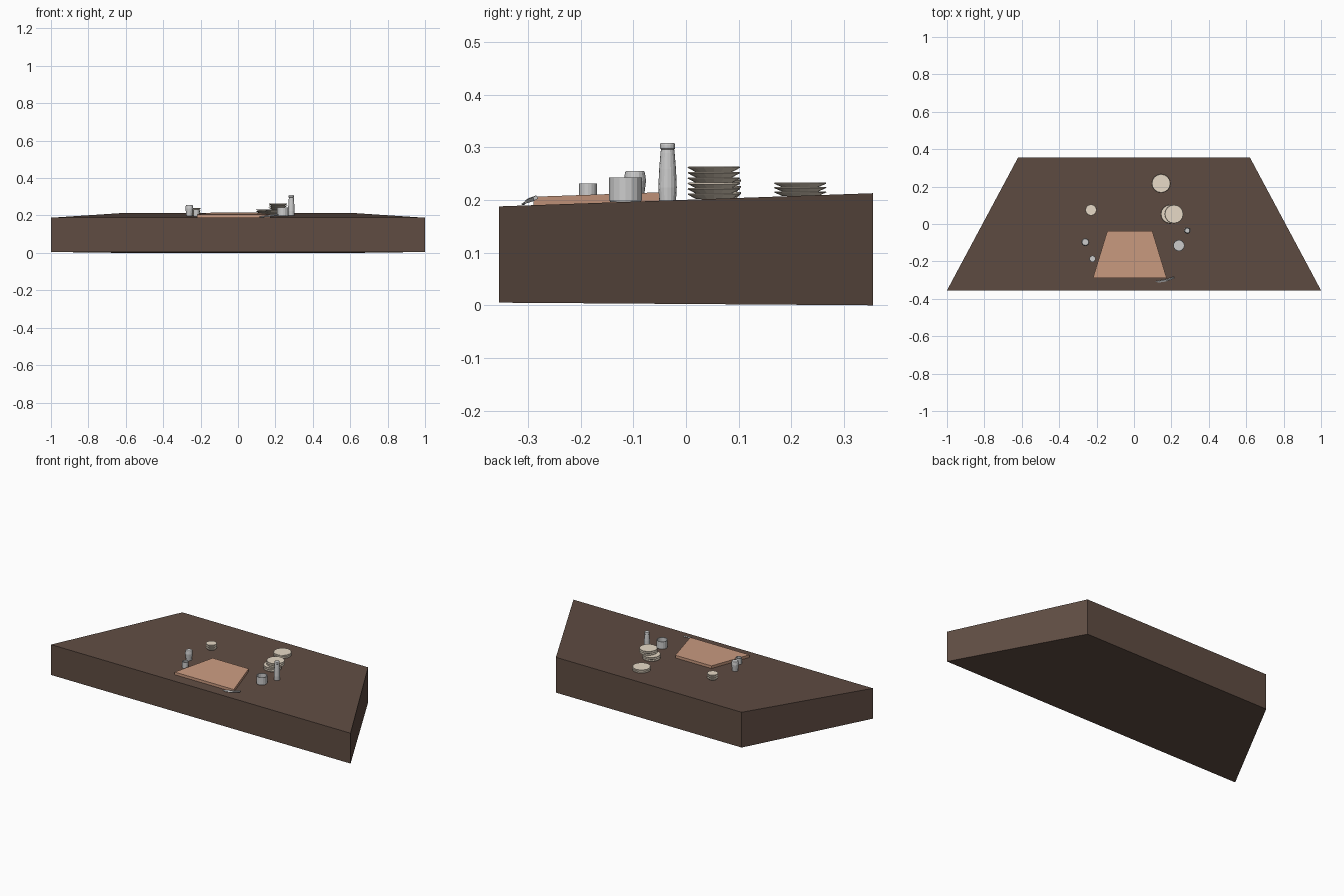
import bpy, bmesh, math
from mathutils import Vector

if "Cube" in bpy.data.objects:
    bpy.data.objects.remove(bpy.data.objects["Cube"])


def material(name, rgb):
    m = bpy.data.materials.new(name)
    m.diffuse_color = (*rgb, 1)
    m.use_nodes = True
    m.node_tree.nodes["Principled BSDF"].inputs["Base Color"].default_value = m.diffuse_color
    return m


BROWN = material("dark_wood", (0.115, 0.073, 0.055))
TAN = material("light_wood", (0.60, 0.33, 0.22))
CREAM = material("ceramic", (0.80, 0.70, 0.57))


def top_z(y):
    """Height of the gently sloping table top at depth y."""
    return 0.188 + 0.025 * (y + 0.355) / 0.71


def make(name, bm, mat=None):
    bmesh.ops.recalc_face_normals(bm, faces=bm.faces[:])
    me = bpy.data.meshes.new(name)
    bm.to_mesh(me)
    bm.free()
    ob = bpy.data.objects.new(name, me)
    bpy.context.collection.objects.link(ob)
    if mat:
        me.materials.append(mat)
    return ob


def loft(name, rings, mat=None):
    """Solid through equal-sized rings of points, capped at both ends."""
    bm = bmesh.new()
    vs = [[bm.verts.new(p) for p in r] for r in rings]
    n = len(vs[0])
    for a, b in zip(vs, vs[1:]):
        for i in range(n):
            j = (i + 1) % n
            bm.faces.new((a[i], a[j], b[j], b[i]))
    bm.faces.new(vs[0][::-1])
    bm.faces.new(vs[-1])
    return make(name, bm, mat)


def turned(name, x, y, profile, mat=None, sides=16, z0=None):
    """Lathe a list of (radius, height) pairs standing at x, y."""
    z0 = top_z(y) if z0 is None else z0
    angles = [2 * math.pi * i / sides for i in range(sides)]
    rings = [[(x + r * math.cos(a), y + r * math.sin(a), z0 + h) for a in angles]
             for r, h in profile]
    return loft(name, rings, mat)


def slab(name, front, back, yf, yb, bottom, top, mat):
    """Trapezoid slab; front/back are x ranges, bottom/top are functions of y."""
    plan = [(front[0], yf), (front[1], yf), (back[1], yb), (back[0], yb)]
    return loft(name, [[(x, y, f(y)) for x, y in plan] for f in (bottom, top)], mat)


def plate_stack(name, x, y, count, radius, step, shift=0.0):
    for i in range(count):
        dx = shift if i >= count / 2 else 0
        turned(f"{name}_{i + 1}", x + dx, y,
               [(radius * 0.70, 0), (radius, step * 0.8), (radius * 0.97, step),
                (radius * 0.8, step * 0.98)],
               CREAM, z0=top_z(y) + i * step)


# table top and cutting board
slab("table_top", (-1, 1), (-0.62, 0.62), -0.355, 0.355,
     lambda y: 0.005 * (0.355 - y) / 0.71, top_z, BROWN)
slab("cutting_board", (-0.22, 0.175), (-0.143, 0.098), -0.29, -0.038,
     top_z, lambda y: top_z(y) + 0.016, TAN)

# stacks of plates and small bowls
plate_stack("back_plate", 0.145, 0.217, 3, 0.05, 0.0083)
plate_stack("front_plate", 0.193, 0.053, 6, 0.05, 0.0102, 0.021)
plate_stack("small_bowl", -0.23, 0.075, 3, 0.03, 0.012)

# hollow cups
turned("large_cup", 0.24, -0.115,
       [(0.029, 0), (0.031, 0.004), (0.031, 0.046), (0.027, 0.046), (0.027, 0.008)])
turned("small_cup", -0.222, -0.186,
       [(0.016, 0), (0.017, 0.003), (0.017, 0.038), (0.014, 0.038), (0.014, 0.006)])

# tall pepper mill and short jar
turned("pepper_mill", 0.285, -0.035,
       [(0.016, 0), (0.0175, 0.025), (0.016, 0.06), (0.0135, 0.09), (0.0125, 0.097),
        (0.0145, 0.099), (0.0145, 0.105), (0.013, 0.109)])
turned("jar", -0.26, -0.097,
       [(0.016, 0), (0.018, 0.015), (0.021, 0.04), (0.019, 0.055), (0.017, 0.058)])

# knife leaning on the front edge of the board
path = [(0.115, -0.308, 0.192, 0.001), (0.135, -0.308, 0.194, 0.005),
        (0.172, -0.301, 0.198, 0.006), (0.176, -0.300, 0.199, 0.004),
        (0.215, -0.286, 0.204, 0.004)]
rings = []
for k, (x, y, z, w) in enumerate(path):
    t = 0.0035 if k > 2 else 0.0015
    c = Vector((x, y, z))
    wide, thick = Vector((-0.2, 0.85, 0.5)) * w, Vector((0.1, -0.5, 0.85)) * t
    rings.append([c - wide - thick, c + wide - thick, c + wide + thick, c - wide + thick])
loft("knife", rings)
